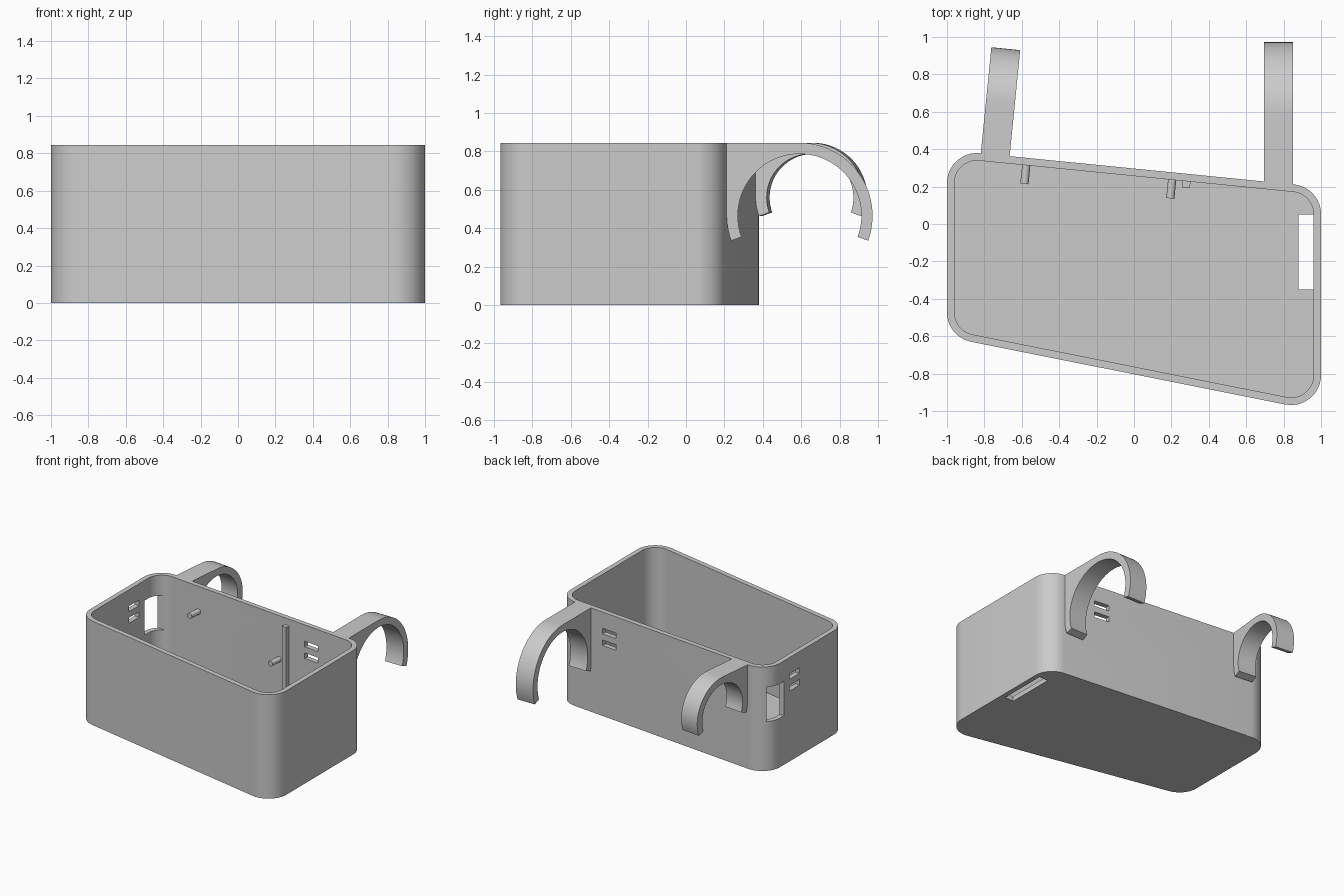
import bpy
import bmesh
from math import sin, cos, radians, atan2, pi
from mathutils import Vector, Matrix

cube = bpy.data.objects.get("Cube")
if cube:
    bpy.data.objects.remove(cube, do_unlink=True)

HEIGHT, WALL, FLOOR, RADIUS = 0.845, 0.04, 0.04, 0.16
CORNERS = [Vector(c) for c in ((-1, -0.604), (1, -1.003), (1, 0.197), (-1, 0.396))]
BACK_TILT = atan2(0.197 - 0.396, 2)

grey = bpy.data.materials.new("grey plastic")
grey.use_nodes = True
grey.diffuse_color = (0.6, 0.6, 0.6, 1)
grey.node_tree.nodes["Principled BSDF"].inputs["Base Color"].default_value = (0.6, 0.6, 0.6, 1)


def finish(name, bm):
    bmesh.ops.recalc_face_normals(bm, faces=bm.faces)
    mesh = bpy.data.meshes.new(name)
    bm.to_mesh(mesh)
    bm.free()
    mesh.materials.append(grey)
    obj = bpy.data.objects.new(name, mesh)
    bpy.context.collection.objects.link(obj)
    return obj


def smooth(obj):
    bpy.ops.object.select_all(action='DESELECT')
    obj.select_set(True)
    bpy.context.view_layer.objects.active = obj
    bpy.ops.object.shade_smooth_by_angle(angle=radians(30))


def box(name, centre, size, turn=0.0):
    bm = bmesh.new()
    bmesh.ops.create_cube(bm, size=1, matrix=Matrix.Translation(centre)
                          @ Matrix.Rotation(turn, 4, 'Z') @ Matrix.Diagonal((*size, 1)))
    return finish(name, bm)


def outline(inset, steps=12):
    """Rounded four-sided outline, moved inward by inset."""
    points = []
    for i, p in enumerate(CORNERS):
        before, after = CORNERS[i - 1], CORNERS[(i + 1) % 4]
        d1, d2 = (before - p).normalized(), (after - p).normalized()
        half = d1.angle(d2) / 2
        centre = p + (d1 + d2).normalized() * RADIUS / sin(half)
        start = atan2(d1.x, -d1.y)
        sweep = pi - 2 * half
        for k in range(steps + 1):
            a = start + sweep * k / steps
            points.append(centre + Vector((cos(a), sin(a))) * (RADIUS - inset))
    return points


def back_wall_y(x):
    return CORNERS[2].y + (x - 1) * math_slope


math_slope = (CORNERS[2].y - CORNERS[3].y) / 2

# Open tub: outer wall, rim, inner wall and floor from four stacked loops
bm = bmesh.new()
loops = [[bm.verts.new((p.x, p.y, z)) for p in outline(inset)]
         for inset, z in ((0, 0), (0, HEIGHT), (WALL, HEIGHT), (WALL, FLOOR))]
for low, high in zip(loops, loops[1:]):
    for i in range(len(low)):
        bm.faces.new((low[i - 1], low[i], high[i], high[i - 1]))
bm.faces.new(loops[0])
bm.faces.new(loops[-1])
tub = finish("tub", bm)

# Openings: floor slot, corner window and two pairs of cable slots
cutters = [box("floor_slot_cutter", (0.92, -0.15, 0.02), (0.08, 0.4, 0.2)),
           box("window_cutter", (-0.95, 0.25, 0.54), (0.2, 0.16, 0.28))]
for z in (0.69, 0.595):
    cutters.append(box("back_slot_cutter", (0.52, back_wall_y(0.52), z),
                       (0.13, 0.2, 0.045), BACK_TILT))
    cutters.append(box("side_slot_cutter", (-1, 0.035, z), (0.2, 0.13, 0.045)))
for cutter in cutters:
    cutter.hide_render = True
    cut = tub.modifiers.new("opening", 'BOOLEAN')
    cut.operation = 'DIFFERENCE'
    cut.solver = 'EXACT'
    cut.object = cutter
bpy.context.view_layer.objects.active = tub
for cut in list(tub.modifiers):
    bpy.ops.object.modifier_apply(modifier=cut.name)
for cutter in cutters:
    bpy.data.objects.remove(cutter, do_unlink=True)
smooth(tub)


# Rail hooks: C-shaped arc joined to the wall by a solid web
def hook(name, origin, turn, outer, thickness=0.058, width=0.155):
    cz = HEIGHT - outer

    def arc(r, a0, a1, n):
        return [(outer + r * cos(radians(a0 + (a1 - a0) * k / n)),
                 cz + r * sin(radians(a0 + (a1 - a0) * k / n))) for k in range(n + 1)]

    profile = ([(-0.02, HEIGHT)] + arc(outer, 90, -20, 24)
               + arc(outer - thickness, -20, 200, 44)
               + arc(outer, 200, 180, 4) + [(-0.02, cz)])
    bm = bmesh.new()
    face = bm.faces.new([bm.verts.new((-width / 2, u, z)) for u, z in profile])
    side = bmesh.ops.extrude_face_region(bm, geom=[face])
    bmesh.ops.translate(bm, vec=(width, 0, 0),
                        verts=[v for v in side["geom"] if isinstance(v, bmesh.types.BMVert)])
    bm.transform(Matrix.Translation((*origin, 0)) @ Matrix.Rotation(turn, 4, 'Z'))
    smooth(finish(name, bm))


hook("left_hook", (0.773, 0.212), 0, 0.38)
hook("right_hook", (-0.742, back_wall_y(-0.742)), BACK_TILT, 0.285)

# Round pegs standing inward from the back wall
for name, x, z in (("right_peg", -0.58, 0.64), ("left_peg", 0.2, 0.49)):
    bm = bmesh.new()
    bmesh.ops.create_cone(bm, cap_ends=True, segments=24, radius1=0.022, radius2=0.022, depth=0.12)
    bm.transform(Matrix.Translation((x, back_wall_y(x) - 0.08, z))
                 @ Matrix.Rotation(BACK_TILT, 4, 'Z') @ Matrix.Rotation(pi / 2, 4, 'X'))
    smooth(finish(name, bm))

# Slim upright post inside the back wall
box("post", (0.28, 0.216, 0.405), (0.042, 0.045, 0.77), BACK_TILT)
